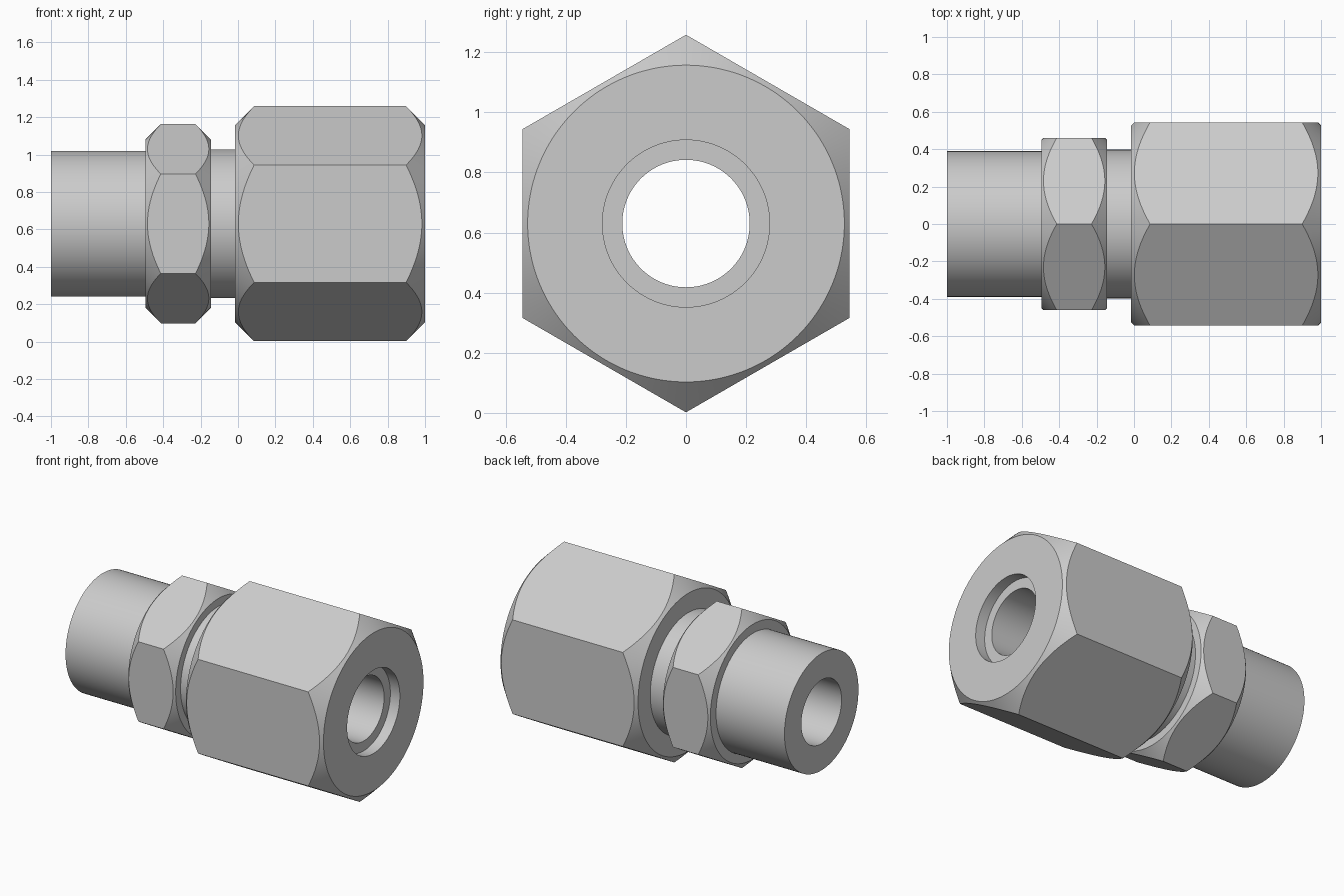
import bpy, bmesh, math

if "Cube" in bpy.data.objects:
    bpy.data.objects.remove(bpy.data.objects["Cube"])

AXIS_Z = 0.63      # height of the fitting's axis
SEG = 144          # steps around (multiple of 12, so hex corners land on steps)
BORE = 0.212

steel = bpy.data.materials.new("steel grey")
steel.diffuse_color = (0.6, 0.6, 0.6, 1)
steel.use_nodes = True
steel.node_tree.nodes["Principled BSDF"].inputs["Base Color"].default_value = steel.diffuse_color


def hex_radius(flat, ang):
    """Radius of a hexagon with corners up and down, at a given angle."""
    d = (ang + math.pi / 6) % (math.pi / 3) - math.pi / 6
    return flat / math.cos(d)


def chamfered_hex(x0, x1, flat, face_r):
    """Profile points of a hexagon whose corners are cut by 45 degree cones."""
    return [
        (x0, face_r),
        lambda a: (x0 + hex_radius(flat, a) - face_r, hex_radius(flat, a)),
        lambda a: (x1 - hex_radius(flat, a) + face_r, hex_radius(flat, a)),
        (x1, face_r),
    ]


def lathe(name, profile):
    """Sweep (x, radius) points, fixed or angle dependent, around the x axis."""
    bm = bmesh.new()
    rings = []
    for p in profile:
        ring = []
        for j in range(SEG):
            a = 2 * math.pi * j / SEG
            x, r = p(a) if callable(p) else p
            ring.append(bm.verts.new((x, r * math.cos(a), r * math.sin(a))))
        rings.append(ring)
    for r0, r1 in zip(rings, rings[1:]):
        for j in range(SEG):
            k = (j + 1) % SEG
            bm.faces.new((r0[j], r0[k], r1[k], r1[j]))
    me = bpy.data.meshes.new(name)
    bm.to_mesh(me)
    bm.free()
    me.materials.append(steel)
    ob = bpy.data.objects.new(name, me)
    ob.location.z = AXIS_Z
    bpy.context.collection.objects.link(ob)
    bpy.ops.object.select_all(action='DESELECT')
    ob.select_set(True)
    bpy.context.view_layer.objects.active = ob
    bpy.ops.object.shade_smooth_by_angle(angle=math.radians(25))
    return ob


# Fitting body: bore, plain tube end, small hexagon and neck
lathe("fitting_body",
      [(-0.015, BORE), (-1.0, BORE), (-1.0, 0.39), (-0.495, 0.39)]
      + chamfered_hex(-0.495, -0.145, 0.461, 0.45)
      + [(-0.145, 0.398), (-0.015, 0.398)])

# Large union nut with a shallow counterbore, continuing the bore
lathe("union_nut",
      [(-0.015, 0.398)]
      + chamfered_hex(-0.015, 1.0, 0.544, 0.527)
      + [(1.0, 0.278), (0.93, 0.278), (0.93, BORE), (-0.015, BORE)])
